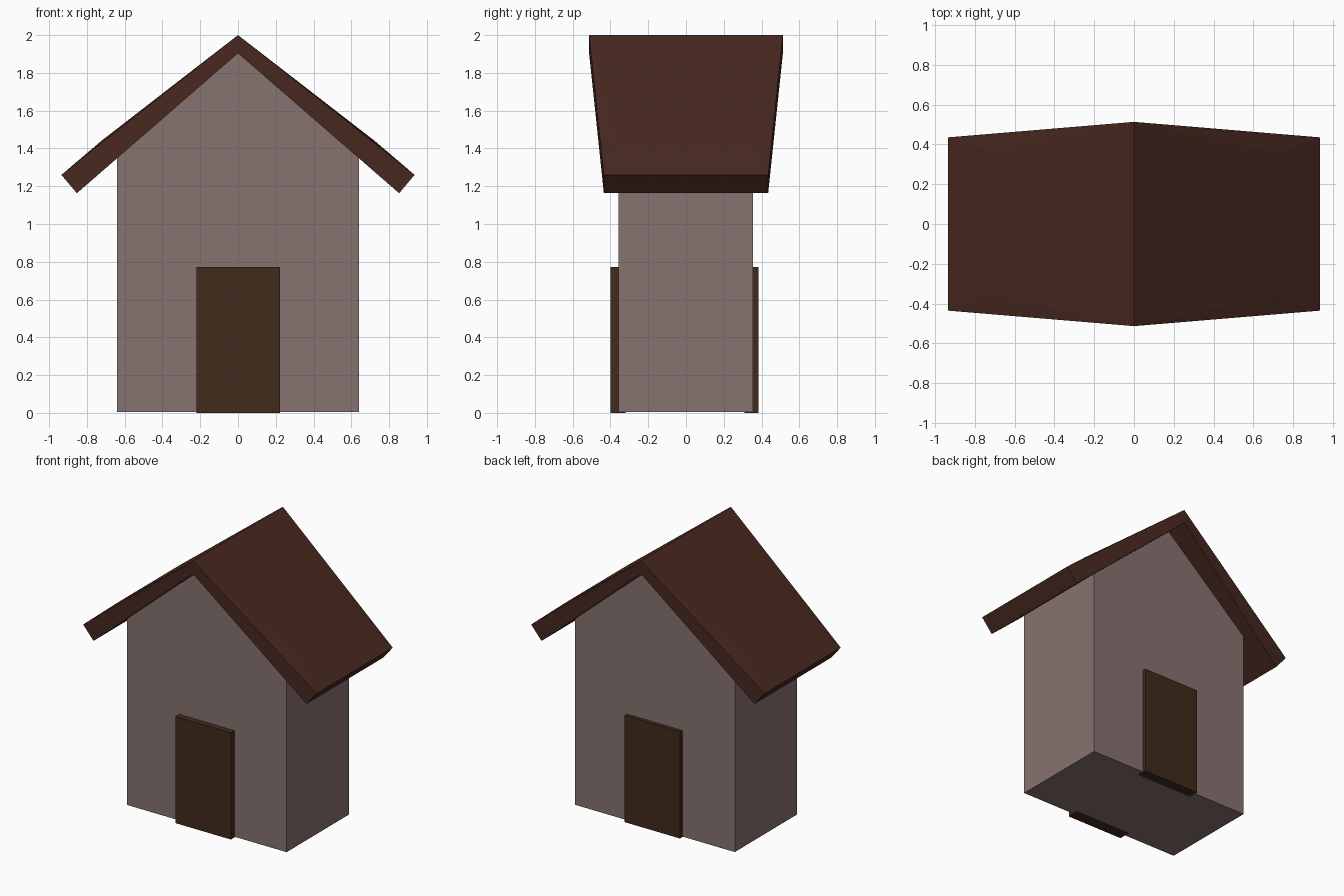
import bpy

if "Cube" in bpy.data.objects:
    bpy.data.objects.remove(bpy.data.objects["Cube"])


def material(name, rgb):
    m = bpy.data.materials.new(name)
    m.diffuse_color = (*rgb, 1)
    m.use_nodes = True
    m.node_tree.nodes["Principled BSDF"].inputs["Base Color"].default_value = m.diffuse_color
    return m


def make(name, verts, faces, mat):
    mesh = bpy.data.meshes.new(name)
    mesh.from_pydata(verts, [], faces)
    mesh.materials.append(mat)
    ob = bpy.data.objects.new(name, mesh)
    bpy.context.collection.objects.link(ob)
    return ob


def prism(name, profile, y0, y1, mat):
    """Extrude an x-z outline (counter-clockwise from the front) along y."""
    n = len(profile)
    verts = [(x, y, z) for y in (y0, y1) for x, z in profile]
    faces = [tuple(range(n)), tuple(range(2 * n - 1, n - 1, -1))]
    faces += [(i, i + n, (i + 1) % n + n, (i + 1) % n) for i in range(n)]
    return make(name, verts, faces, mat)


wall_mat = material("wall", (0.24, 0.17, 0.16))
roof_mat = material("roof", (0.065, 0.022, 0.014))
door_mat = material("door", (0.052, 0.024, 0.012))

# House body with gable ends
prism("house_body", [(-0.64, 0.004), (0.64, 0.004), (0.64, 1.35), (0, 1.904),
                     (-0.64, 1.35)], -0.358, 0.356, wall_mat)

# Front and back doors
door = [(-0.22, 0), (0.223, 0), (0.223, 0.772), (-0.22, 0.772)]
prism("front_door", door, -0.40, -0.32, door_mat)
prism("back_door", door, 0.31, 0.383, door_mat)

# Roof: one tapered slope with a slightly swollen top, mirrored across x
RIDGE, EAVE, INNER = 0.513, 0.435, 0.355
section = [(0, RIDGE, 2.0), (0.935, EAVE, 1.26), (0.853, EAVE, 1.163),
           (0, RIDGE, 1.904), (0.72, INNER, 1.443)]
verts = [(x, s * y, z) for s in (-1, 1) for x, y, z in section]
faces = [
    (0, 4, 9, 5), (4, 1, 6, 9), (0, 1, 4), (5, 9, 6),   # top
    (1, 2, 7, 6), (2, 3, 8, 7),                         # eave, underside
    (0, 3, 2, 1), (5, 6, 7, 8),                         # gable edges
]
roof = make("roof", verts, faces, roof_mat)
mod = roof.modifiers.new("mirror", 'MIRROR')
mod.use_axis = (True, False, False)
mod.use_clip = True
